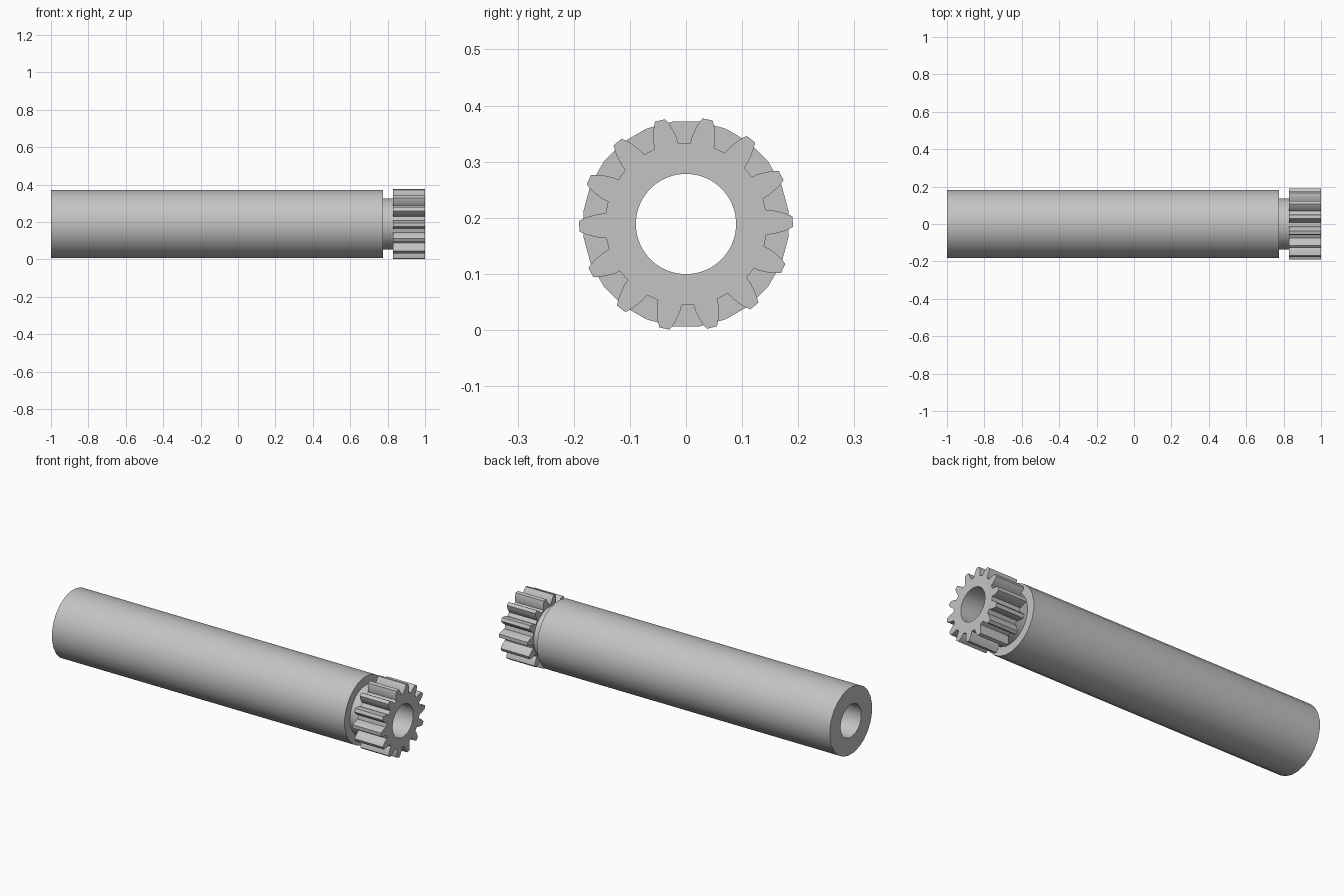
import bpy, bmesh
from math import sin, cos, radians, tau

cube = bpy.data.objects.get("Cube")
if cube:
    bpy.data.objects.remove(cube, do_unlink=True)

AXIS_Z = 0.189
BORE = 0.0893
TEETH = 14

steel = bpy.data.materials.new("plain_grey")
steel.use_nodes = True
grey = (0.55, 0.55, 0.55, 1)
steel.diffuse_color = grey
steel.node_tree.nodes["Principled BSDF"].inputs["Base Color"].default_value = grey


def circle(radius, count):
    """Points of a regular polygon with a flat side on top."""
    return [(radius * cos(tau * (i + 0.5) / count), radius * sin(tau * (i + 0.5) / count))
            for i in range(count)]


def gear_outline():
    """Curved tooth flanks as (radius, half angle in degrees), repeated around."""
    flank = [(0.1445, 8.6), (0.155, 7.9), (0.167, 6.4), (0.179, 4.8), (0.1905, 2.8)]
    tooth = [(r, -a) for r, a in flank] + [(r, a) for r, a in reversed(flank)]
    points = []
    for i in range(TEETH):
        middle = 1.2 + 360 * i / TEETH
        for r, a in tooth:
            angle = radians(middle + a)
            points.append((r * cos(angle), r * sin(angle)))
    return points


def hollow_bar(name, outline, x0, x1, capped=True, sharp=30):
    """Extrude an outline along x, with the round bore through it."""
    bm = bmesh.new()
    ends = {x0: [], x1: []}
    for loop, inward in ((outline, False), (circle(BORE, 64), True)):
        a, b = ([bm.verts.new((x, y, z + AXIS_Z)) for y, z in loop] for x in (x0, x1))
        for i in range(len(loop)):
            j = (i + 1) % len(loop)
            quad = [a[i], a[j], b[j], b[i]]
            bm.faces.new(quad[::-1] if inward else quad)
            ends[x0].append(bm.edges.get((a[i], a[j])))
            ends[x1].append(bm.edges.get((b[i], b[j])))
    if capped:
        for edges in ends.values():
            bmesh.ops.triangle_fill(bm, edges=edges, use_beauty=True)
        bmesh.ops.recalc_face_normals(bm, faces=bm.faces)
    mesh = bpy.data.meshes.new(name)
    bm.to_mesh(mesh)
    bm.free()
    mesh.materials.append(steel)
    obj = bpy.data.objects.new(name, mesh)
    bpy.context.collection.objects.link(obj)
    bpy.ops.object.select_all(action="DESELECT")
    obj.select_set(True)
    bpy.context.view_layer.objects.active = obj
    bpy.ops.object.shade_smooth_by_angle(angle=radians(sharp))


# Long sleeve, narrow neck and toothed end
hollow_bar("sleeve", circle(0.184, 24), -1.0, 0.775)
hollow_bar("neck", circle(0.137, 32), 0.775, 0.828, capped=False)
hollow_bar("pinion", gear_outline(), 0.828, 1.0, sharp=20)
